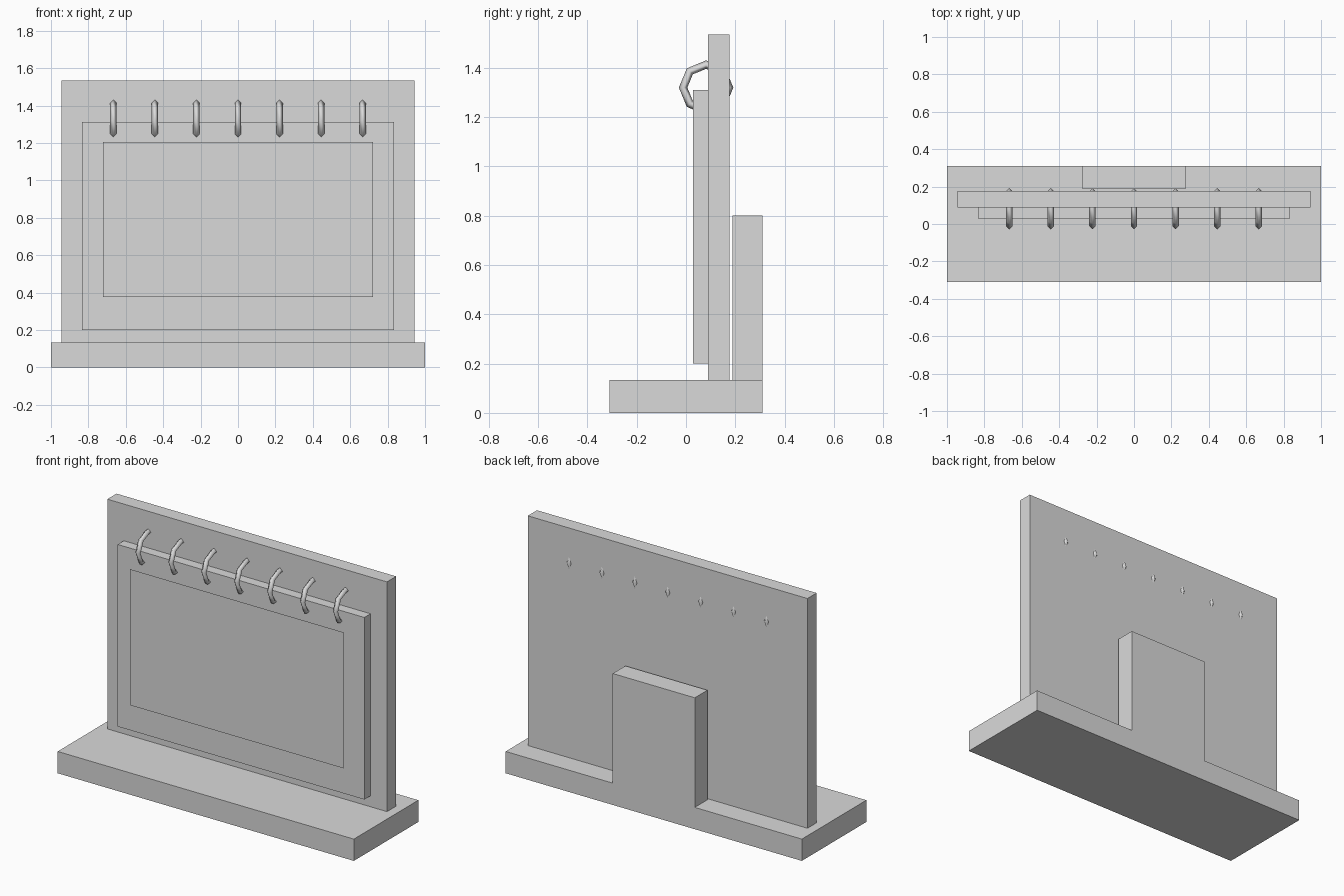
import bpy
import math

if "Cube" in bpy.data.objects:
    bpy.data.objects.remove(bpy.data.objects["Cube"])

grey = bpy.data.materials.new("plain_grey")
grey.diffuse_color = (0.7, 0.7, 0.7, 1.0)
grey.use_nodes = True
grey.node_tree.nodes["Principled BSDF"].inputs["Base Color"].default_value = grey.diffuse_color


def box(name, half_x, y0, y1, z0, z1):
    """Box centred on x = 0 spanning the given y and z ranges."""
    bpy.ops.mesh.primitive_cube_add(size=1, location=(0, (y0 + y1) / 2, (z0 + z1) / 2))
    ob = bpy.context.object
    ob.name = name
    ob.scale = (2 * half_x, y1 - y0, z1 - z0)
    bpy.ops.object.transform_apply(location=True, rotation=False, scale=True)
    ob.data.materials.append(grey)
    return ob


# Stand: base slab, upright board and rear support block
box("base", 1.0, -0.311, 0.311, 0.0, 0.133)
box("back_board", 0.944, 0.0885, 0.177, 0.133, 1.535)
box("rear_support", 0.277, 0.189, 0.311, 0.133, 0.802)

# Hanging page pad
box("page_pad", 0.833, 0.029, 0.0885, 0.2, 1.311)

# Paper-thin sheet held just in front of the pad, facing forward
bpy.ops.mesh.primitive_plane_add(size=1, location=(0, -0.012, 0.791),
                                 rotation=(math.pi / 2, 0, 0))
sheet = bpy.context.object
sheet.name = "front_sheet"
sheet.scale = (1.442, 0.83, 1)
sheet.data.materials.append(grey)

# Binding rings through the pad and the board
for i in range(7):
    bpy.ops.mesh.primitive_torus_add(
        major_segments=8, minor_segments=4, major_radius=0.0933, minor_radius=0.0172,
        location=((i - 3) * 0.2222, 0.0815, 1.32), rotation=(0, math.pi / 2, 0))
    ring = bpy.context.object
    ring.name = f"binding_ring_{i + 1}"
    ring.data.materials.append(grey)
    bpy.ops.object.shade_smooth()
